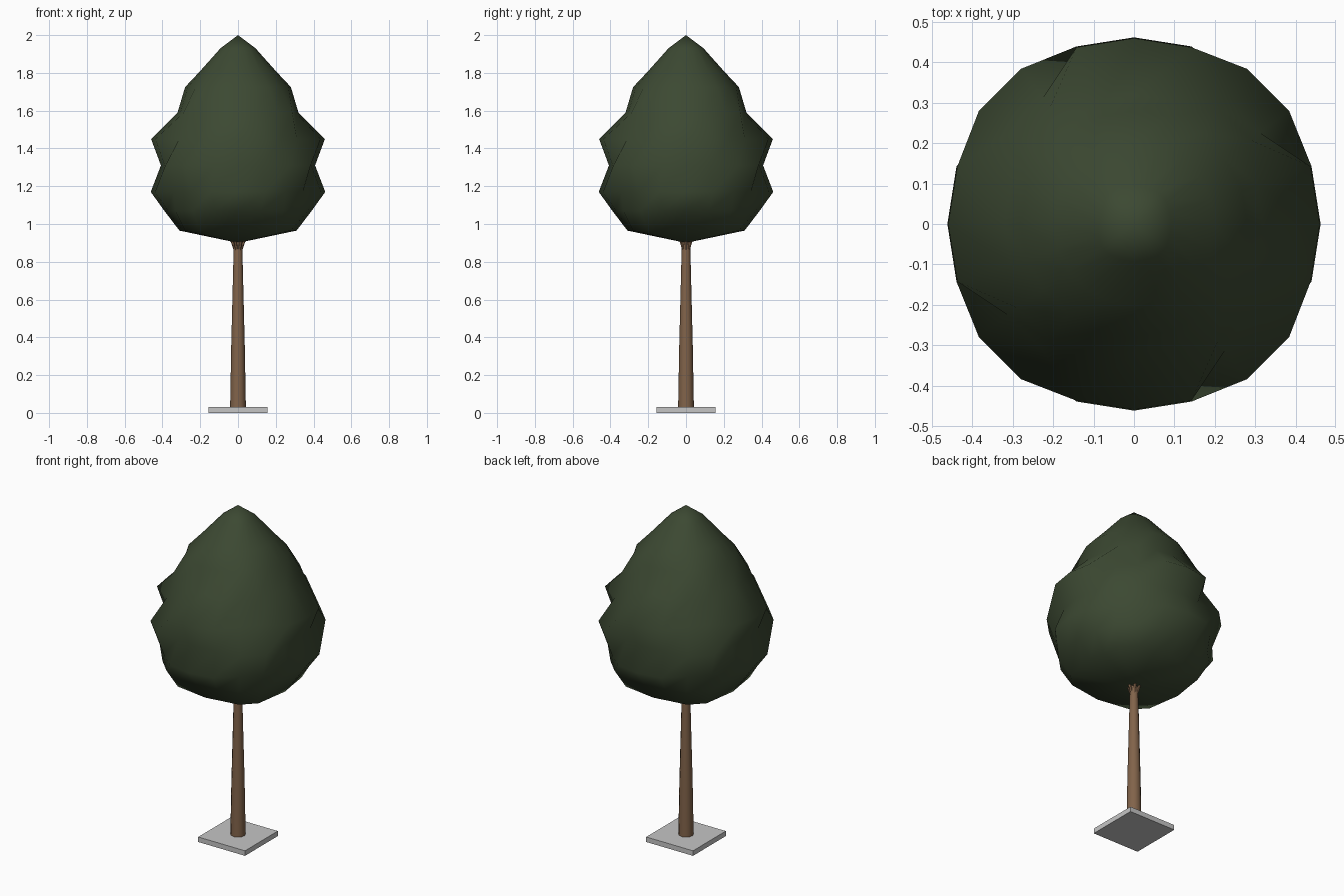
import bpy, bmesh, math
from mathutils import Vector

if "Cube" in bpy.data.objects:
    bpy.data.objects.remove(bpy.data.objects["Cube"])


def material(name, rgb):
    m = bpy.data.materials.new(name)
    m.diffuse_color = (*rgb, 1)
    m.use_nodes = True
    m.node_tree.nodes["Principled BSDF"].inputs["Base Color"].default_value = m.diffuse_color
    return m


def loft(name, rings, mat, smooth_angle):
    """Skin a list of rings (equal point counts); a one-point ring is a pole."""
    bm = bmesh.new()
    loops = [[bm.verts.new(p) for p in ring] for ring in rings]
    for a, b in zip(loops, loops[1:]):
        n = max(len(a), len(b))
        for i in range(n):
            j = (i + 1) % n
            if len(a) == 1:
                bm.faces.new((a[0], b[j], b[i]))
            elif len(b) == 1:
                bm.faces.new((a[i], a[j], b[0]))
            else:
                bm.faces.new((a[i], a[j], b[j], b[i]))
    for end in (loops[0], loops[-1]):
        if len(end) > 1:
            bm.faces.new(end)
    bmesh.ops.recalc_face_normals(bm, faces=bm.faces)
    me = bpy.data.meshes.new(name)
    bm.to_mesh(me)
    bm.free()
    me.materials.append(mat)
    ob = bpy.data.objects.new(name, me)
    bpy.context.collection.objects.link(ob)
    bpy.ops.object.select_all(action='DESELECT')
    ob.select_set(True)
    bpy.context.view_layer.objects.active = ob
    bpy.ops.object.shade_smooth_by_angle(angle=math.radians(smooth_angle))
    return ob


def circle(r, z, n, centre=(0, 0)):
    return [(centre[0] + r * math.cos(2 * math.pi * i / n),
             centre[1] + r * math.sin(2 * math.pi * i / n), z) for i in range(n)]


leaf = material("leaf green", (0.045, 0.066, 0.032))
bark = material("bark brown", (0.22, 0.125, 0.068))
stone = material("pale stone", (0.56, 0.56, 0.56))

# Square ground slab
bpy.ops.mesh.primitive_cube_add(size=1, location=(0, 0, 0.015))
slab = bpy.context.object
slab.name = "ground_slab"
slab.scale = (0.31, 0.31, 0.03)
slab.data.materials.append(stone)

# Tapered trunk
loft("trunk", [circle(r, z, 12) for r, z in
               ((0.042, 0.01), (0.036, 0.35), (0.023, 0.87), (0.02, 0.93))], bark, 40)

# Short forks spreading into the crown
for k in range(6):
    a = math.radians(60 * k)
    d = Vector((math.cos(a), math.sin(a)))
    loft(f"fork_{k + 1}", [circle(0.009, 0.855, 6, d * 0.012),
                           circle(0.008, 0.94, 6, d * 0.042)], bark, 40)

# Crown: lobes facing the axes have two bulges, diagonal lobes have one
# (height, radius on the axes, radius on the diagonals)
profile = ((0.965, 0.31, 0.345), (1.07, 0.39, 0.41), (1.17, 0.462, 0.425),
           (1.31, 0.408, 0.475), (1.45, 0.46, 0.385), (1.59, 0.32, 0.355),
           (1.725, 0.28, 0.277), (1.81, 0.2, 0.2), (1.93, 0.093, 0.098))
rings = [[(0, 0, 0.9)]]
for z, r_axis, r_diag in profile:
    ring = []
    for i in range(20):
        r = r_diag if i % 5 in (2, 3) else r_axis
        a = math.radians(18 * i)
        ring.append((r * math.cos(a), r * math.sin(a), z))
    rings.append(ring)
rings.append([(0, 0, 2.0)])
loft("leaf_crown", rings, leaf, 180)
